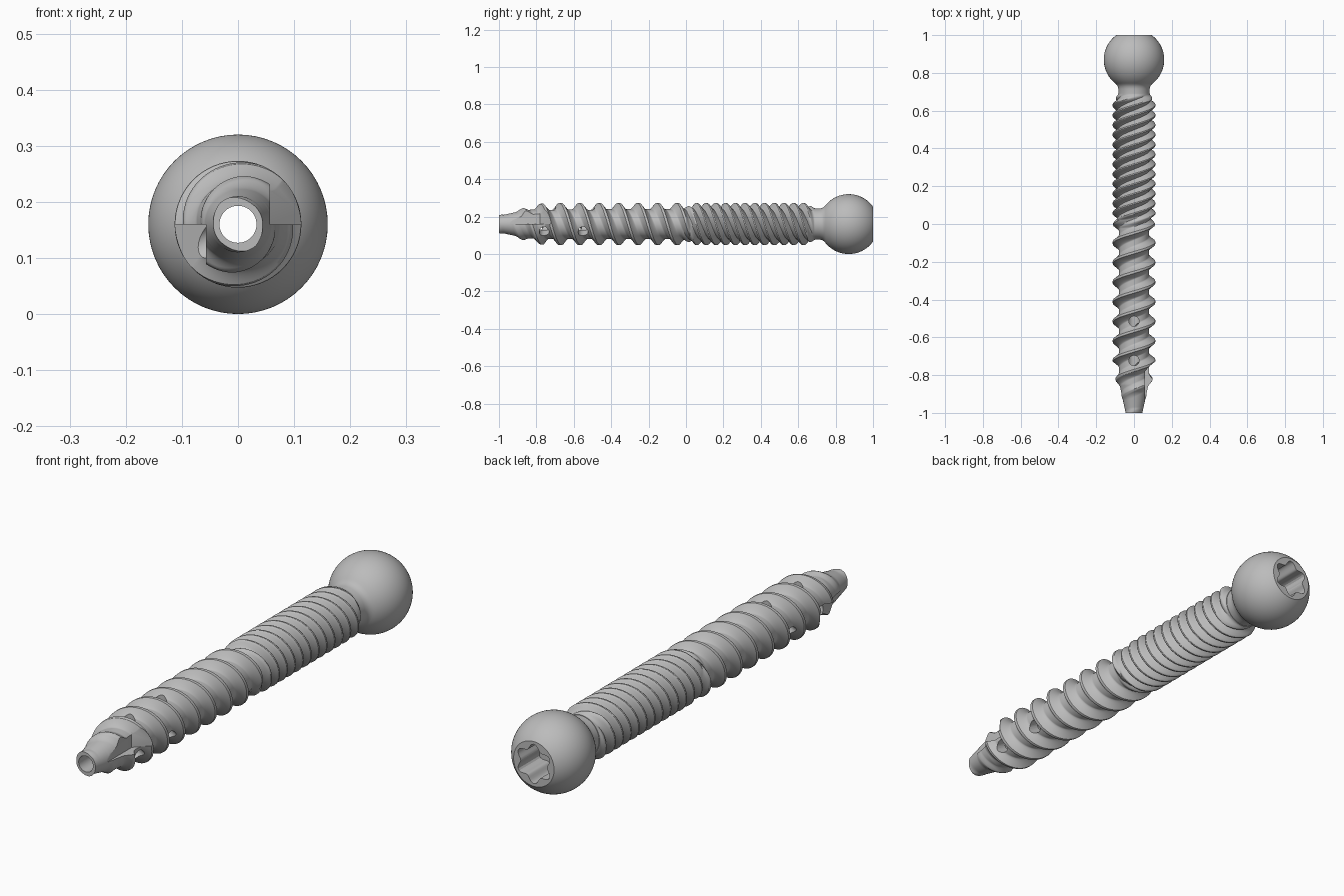
import bpy, bmesh
from math import sin, cos, pi
from mathutils import Matrix, Vector

if "Cube" in bpy.data.objects:
    bpy.data.objects.remove(bpy.data.objects["Cube"])

SIDES = 64                 # steps round the axis, and rows per thread lead
LEAD = 0.208
STEP = LEAD / SIDES
AXIS_Z = 0.16
BALL_R, BALL_Y = 0.16, 0.87

steel = bpy.data.materials.new("brushed grey steel")
steel.use_nodes = True
steel.diffuse_color = (0.5, 0.5, 0.5, 1)
steel.node_tree.nodes["Principled BSDF"].inputs["Base Color"].default_value = (0.5, 0.5, 0.5, 1)


def add_object(name, bm):
    mesh = bpy.data.meshes.new(name)
    bm.to_mesh(mesh)
    bm.free()
    mesh.materials.append(steel)
    ob = bpy.data.objects.new(name, mesh)
    ob.location.z = AXIS_Z
    bpy.context.collection.objects.link(ob)
    return ob


def ramp(t, points):
    """Straight-line interpolation through (position, value) pairs."""
    if t <= points[0][0]:
        return points[0][1]
    for (a, va), (b, vb) in zip(points, points[1:]):
        if t <= b:
            return va + (vb - va) * (t - a) / (b - a)
    return points[-1][1]


def turned(name, stations, radius):
    """Closed solid round the y axis; radius(row, step) shapes it."""
    bm = bmesh.new()
    rings = []
    for i, y in enumerate(stations):
        ring = []
        for j in range(SIDES):
            a, r = 2 * pi * j / SIDES, radius(i, j)
            ring.append(bm.verts.new((r * sin(a), y, r * cos(a))))
        rings.append(ring)
    for low, high in zip(rings, rings[1:]):
        for j in range(SIDES):
            k = (j + 1) % SIDES
            # split along the helix so crests stay crisp
            bm.faces.new((low[j], low[k], high[k]))
            bm.faces.new((low[j], high[k], high[j]))
    bm.faces.new(rings[0][::-1])
    bm.faces.new(rings[-1])
    return add_object(name, bm)


def cut(target, cutters):
    bpy.context.view_layer.objects.active = target
    for cutter in cutters:
        cutter.hide_render = True
        mod = target.modifiers.new("cut", "BOOLEAN")
        mod.operation, mod.solver, mod.object = "DIFFERENCE", "MANIFOLD", cutter
        bpy.ops.object.modifier_apply(modifier=mod.name)


def smooth(ob, angle):
    bpy.ops.object.select_all(action="DESELECT")
    ob.select_set(True)
    bpy.context.view_layer.objects.active = ob
    bpy.ops.object.shade_smooth_by_angle(angle=angle)


# Shank: two-start thread near the tip, four-start thread near the head
CORE = [(-1, 0.044), (-0.9, 0.066), (-0.85, 0.076), (-0.78, 0.079),
        (-0.02, 0.08), (0.04, 0.085), (0.69, 0.085)]
CREST = [(-0.95, 0.05), (-0.87, 0.087), (-0.76, 0.113), (0.65, 0.113), (0.685, 0.085)]
FIRST_CREST = 293


def ridge(row, step, starts, foot, flat):
    pitch = SIDES // starts
    k = (row - step - FIRST_CREST) % pitch
    d = min(k, pitch - k) * STEP
    return min(1, max(0, (foot - d) / (foot - flat)))


def shank_radius(row, step):
    y = -1 + row * STEP
    core = ramp(y, CORE)
    height = max(0, ramp(y, CREST) - core)
    coarse = ridge(row, step, 2, 0.036, 0.006) ** 1.4
    fine = ridge(row, step, 4, 0.025, 0.005) * ramp(y, [(-0.02, 0), (0.05, 1)])
    return core + height * max(coarse * ramp(y, [(0, 1), (0.05, 0)]), fine)


shank = turned("threaded_shank", [-1 + i * STEP for i in range(521)], shank_radius)

# Ball head with its neck and flat end
head_profile = [(0.685, 0.083), (0.715, 0.083), (0.728, 0.086), (0.738, 0.092)]
for i in range(33):
    a = 0.675 + (2.52 - 0.675) * i / 32
    head_profile.append((BALL_Y - BALL_R * cos(a), BALL_R * sin(a)))
head_profile[-1] = (1, head_profile[-1][1])
head = turned("ball_head", [p[0] for p in head_profile], lambda i, j: head_profile[i][1])

# Cutters: bore through the whole length and six-lobed drive socket
bore = turned("bore_cutter", [-1.1, 1.1], lambda i, j: 0.033)
socket = turned("socket_cutter", [0.86, 1.1],
                lambda i, j: 0.071 + 0.011 * cos(12 * pi * j / SIDES))

# Cutters: side holes following the thread groove
holes = []
for start in (-0.723, -0.515):
    for n in range(3):
        a = n * 2 * pi / 3
        bm = bmesh.new()
        bmesh.ops.create_cone(bm, cap_ends=True, segments=24, radius1=0.027,
                              radius2=0.027, depth=0.15)
        place = Matrix.Translation(Vector((0.085 * sin(a), start - n * LEAD / 6, 0.085 * cos(a))))
        bm.transform(place @ Matrix.Rotation(a, 4, "Y"))
        holes.append(add_object("hole_cutter", bm))

# Cutters: two opposite cutting flutes at the tip
flutes = []
for turn in (0, pi):
    bm = bmesh.new()
    bmesh.ops.create_cube(bm, size=2)
    for v in bm.verts:
        outer, back, top = v.co.x > 0, v.co.y > 0, v.co.z > 0
        v.co = (0.2 if outer else 0.057,
                (-0.63 if outer else -0.78) if back else -1.1,
                0.2 if top else 0.0)
    bm.transform(Matrix.Rotation(turn, 4, "Y"))
    flutes.append(add_object("flute_cutter", bm))

bpy.context.view_layer.update()
cut(shank, flutes + [bore] + holes)
cut(head, [socket, bore])
for cutter in flutes + holes + [bore, socket]:
    bpy.data.objects.remove(cutter)

smooth(shank, 0.55)
smooth(head, 0.5)
